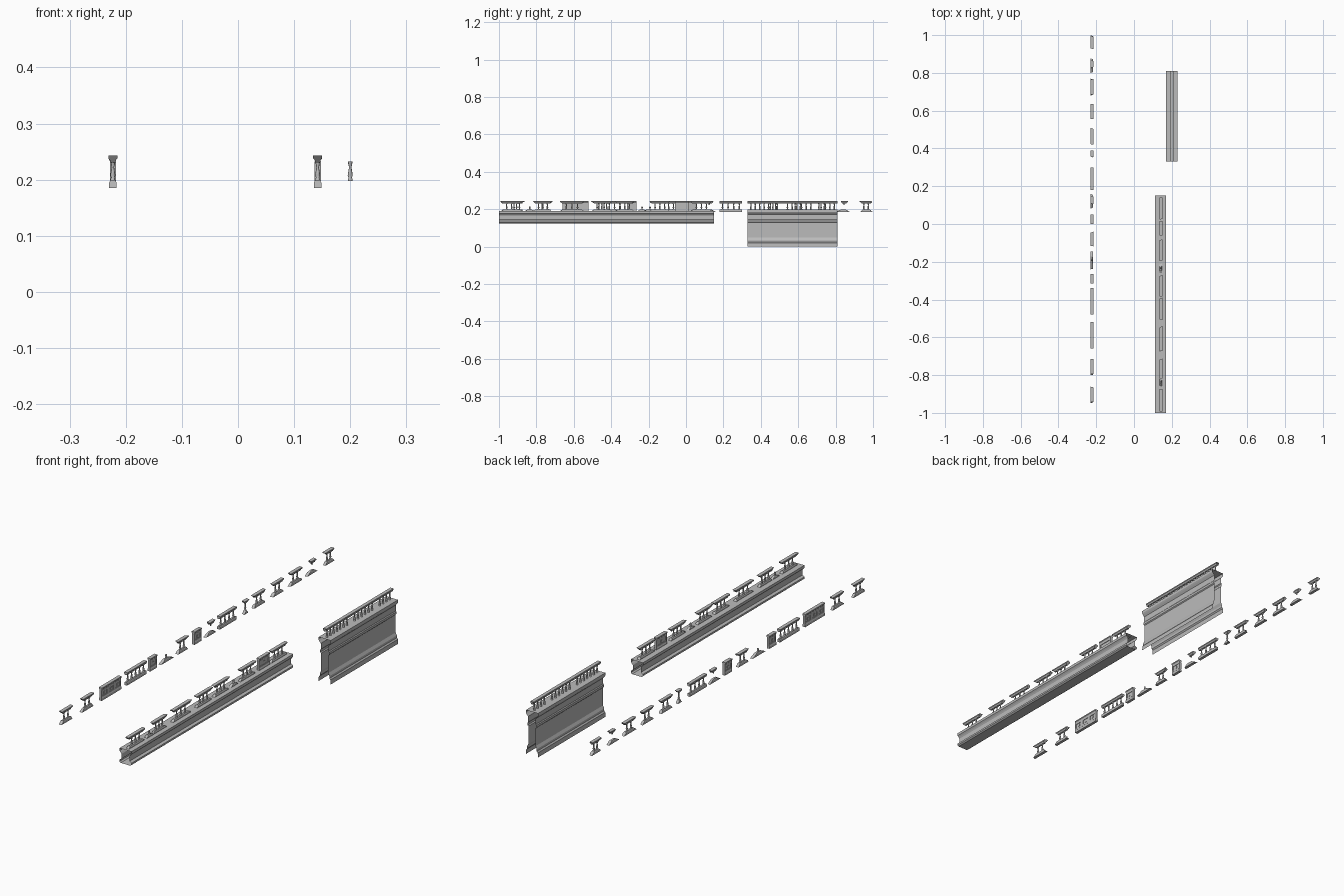
import bpy, bmesh, math, random

random.seed(4)
cube = bpy.data.objects.get("Cube")
if cube:
    bpy.data.objects.remove(cube)

stone = bpy.data.materials.new("grey_stone")
stone.use_nodes = True
stone.diffuse_color = (0.5, 0.5, 0.5, 1)
bsdf = next(n for n in stone.node_tree.nodes if n.type == 'BSDF_PRINCIPLED')
bsdf.inputs["Base Color"].default_value = (0.5, 0.5, 0.5, 1)
bsdf.inputs["Roughness"].default_value = 0.9


def finish(name, bm):
    mesh = bpy.data.meshes.new(name)
    bm.to_mesh(mesh)
    bm.free()
    mesh.materials.append(stone)
    obj = bpy.data.objects.new(name, mesh)
    bpy.context.collection.objects.link(obj)
    return obj


def moulding(bm, half, cx, y0, y1, capped=True, bottom=True, slant=0.0, jag=0.0):
    """Mirror a half profile (width, height) and run it along y.
    Positive slant spreads the bottom, negative slant spreads the top."""
    ring = [(w, z) for w, z in half] + [(-w, z) for w, z in reversed(half)]
    z0, z1 = half[0][1], half[-1][1]
    rows = []
    for y, side in ((y0, 1), (y1, -1)):
        row = []
        for w, z in ring:
            t = (z - z0) / (z1 - z0)
            inset = slant * t if slant > 0 else -slant * (1 - t)
            inset += random.uniform(0, jag)
            row.append(bm.verts.new((cx + w, y + side * inset, z)))
        rows.append(row)
    a, b = rows
    n = len(ring)
    for i in range(n if bottom else n - 1):
        j = (i + 1) % n
        bm.faces.new((a[i], b[i], b[j], a[j]))
    if capped:
        bm.faces.new(a)
        bm.faces.new(list(reversed(b)))


def lathe(bm, profile, cx, cy, sides=8):
    """Turned baluster with closed ends."""
    rings = []
    for r, z in profile:
        rings.append([bm.verts.new((cx + r * math.cos(k * math.tau / sides),
                                    cy + r * math.sin(k * math.tau / sides), z))
                      for k in range(sides)])
    for lo, hi in zip(rings, rings[1:]):
        for k in range(sides):
            m = (k + 1) % sides
            bm.faces.new((lo[k], lo[m], hi[m], hi[k])).smooth = True
    bm.faces.new(list(reversed(rings[0])))
    bm.faces.new(rings[-1])


def box(bm, cx, hw, y0, y1, z0, z1):
    moulding(bm, [(hw, z0), (hw, z1)], cx, y0, y1)


# Shared profiles
RAIL = [(0.0045, 0.231), (0.0055, 0.235), (0.008, 0.238), (0.008, 0.243)]
BASE = [(0.0065, 0.185), (0.0065, 0.195), (0.0045, 0.199)]
BALUSTER = [(0.0042, 0.198), (0.0042, 0.202), (0.0028, 0.203), (0.0045, 0.208),
            (0.0035, 0.214), (0.0022, 0.222), (0.0035, 0.228), (0.004, 0.232)]
STEP = 0.027


def balusters(bm, cx, y0, y1, step=STEP):
    count = max(1, round((y1 - y0) / step))
    for i in range(count):
        lathe(bm, BALUSTER, cx, y0 + (i + 0.5) * (y1 - y0) / count)


def pedestal(bm, cx, y0, y1):
    """Square block with a recessed panel framing a boss on both sides."""
    z0, z1, e = 0.198, 0.232, 0.007
    box(bm, cx, 0.003, y0 + e, y1 - e, z0, z1)
    for ya, yb in ((y0, y0 + e), (y1 - e, y1)):
        box(bm, cx, 0.0055, ya, yb, z0, z1)
    for za, zb in ((z0, z0 + e), (z1 - e, z1)):
        box(bm, cx, 0.0055, y0 + e, y1 - e, za, zb)
    mid = (y0 + y1) / 2
    box(bm, cx, 0.0048, mid - 0.005, mid + 0.005, 0.21, 0.22)


def fragment(name, kind, cx, y0, y1):
    """One surviving piece of balustrade."""
    bm = bmesh.new()
    n = y1 - y0
    if kind == "whole":
        moulding(bm, RAIL, cx, y0, y1)
        moulding(bm, BASE, cx, y0, y1)
        balusters(bm, cx, y0, y1)
    elif kind == "panel":
        moulding(bm, RAIL, cx, y0, y1)
        moulding(bm, BASE, cx, y0, y1)
        count = max(1, round(n / 0.05))
        for i in range(count):
            pedestal(bm, cx, y0 + i * n / count, y0 + (i + 1) * n / count)
    elif kind == "broken":
        moulding(bm, RAIL, cx, y0, y1, slant=-0.012, jag=0.008)
        moulding(bm, BASE, cx, y0, y1, slant=0.014, jag=0.008)
        balusters(bm, cx, y0 + n * 0.18, y1 - n * 0.18)
    elif kind == "stub":
        moulding(bm, BASE, cx, y0, y1, slant=n * 0.3, jag=0.008)
        lathe(bm, BALUSTER[:5], cx, y0 + n * 0.5)
    elif kind == "loose":
        moulding(bm, BASE, cx, y0, y1, slant=n * 0.3, jag=0.008)
        moulding(bm, RAIL, cx, y0 + n * 0.3, y1 - n * 0.15, slant=-0.008, jag=0.006)
        lathe(bm, BALUSTER[5:], cx, y0 + n * 0.55)
    return finish(name, bm)


# Tall wall: open-ended moulded shell with a full balustrade on top
TALL = [(0.03, 0), (0.029, 0.02), (0.024, 0.026), (0.024, 0.036), (0.018, 0.048),
        (0.018, 0.128), (0.022, 0.132), (0.022, 0.142), (0.019, 0.146),
        (0.019, 0.172), (0.026, 0.18), (0.03, 0.186), (0.03, 0.198)]
bm = bmesh.new()
moulding(bm, TALL, 0.2, 0.33, 0.81, capped=False, bottom=False)
finish("tall_wall", bm)

bm = bmesh.new()
moulding(bm, RAIL, 0.2, 0.33, 0.81, capped=False)
finish("tall_wall_rail", bm)

bm = bmesh.new()
for start, end in ((0.335, 0.5), (0.53, 0.68), (0.71, 0.805)):
    balusters(bm, 0.2, start, end, 0.024)
finish("tall_wall_balusters", bm)

# Low wall: open-ended cornice beam
LOW = [(0.024, 0.125), (0.03, 0.13), (0.03, 0.138), (0.02, 0.144),
       (0.02, 0.166), (0.024, 0.172), (0.03, 0.178), (0.03, 0.19)]
bm = bmesh.new()
moulding(bm, LOW, 0.14, -1.0, 0.15, capped=False)
finish("low_wall", bm)

# Broken balustrade standing on the low wall
low_run = [("broken", -0.995, -0.87), ("broken", -0.82, -0.71),
           ("broken", -0.68, -0.54), ("broken", -0.51, -0.39),
           ("broken", -0.385, -0.27), ("stub", -0.27, -0.2),
           ("broken", -0.2, -0.08), ("panel", -0.06, 0.015),
           ("broken", 0.02, 0.145), ("stub", -0.87, -0.8)]
for i, (kind, y0, y1) in enumerate(low_run):
    fragment(f"low_wall_balustrade_{i + 1}", kind, 0.142, y0, y1)

# Separate row of balustrade fragments
side_run = [("broken", -0.95, -0.86), ("broken", -0.8, -0.71),
            ("panel", -0.66, -0.52), ("whole", -0.48, -0.34),
            ("panel", -0.315, -0.265), ("stub", -0.24, -0.145),
            ("broken", -0.12, -0.04), ("panel", 0.0, 0.05),
            ("loose", 0.08, 0.16), ("whole", 0.18, 0.3),
            ("broken", 0.35, 0.39), ("broken", 0.42, 0.51),
            ("broken", 0.555, 0.64), ("broken", 0.68, 0.77),
            ("loose", 0.8, 0.88), ("broken", 0.925, 1.0)]
for i, (kind, y0, y1) in enumerate(side_run):
    fragment(f"balustrade_fragment_{i + 1}", kind, -0.223, y0, y1)
